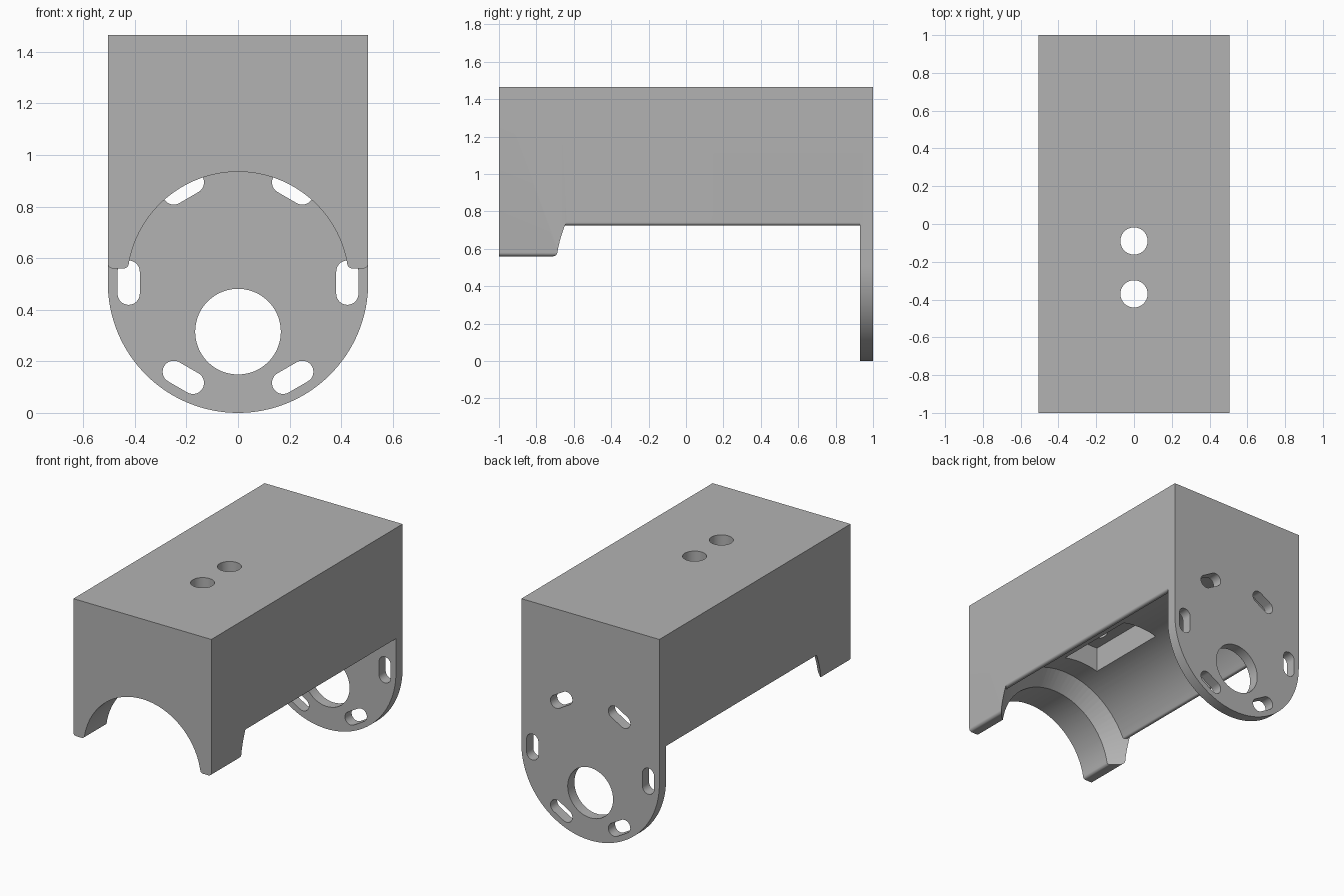
import bpy, bmesh
from math import sin, cos, pi, atan2, sqrt
from mathutils import Matrix, Vector

if "Cube" in bpy.data.objects:
    bpy.data.objects.remove(bpy.data.objects["Cube"])

W, TOP, AXIS = 0.505, 1.465, 0.505   # half width, top height, bore axis height

grey = bpy.data.materials.new("plain grey")
grey.use_nodes = True
grey.diffuse_color = (0.45, 0.45, 0.45, 1)
grey.node_tree.nodes["Principled BSDF"].inputs["Base Color"].default_value = (0.45, 0.45, 0.45, 1)


def finish(bm, name):
    bmesh.ops.recalc_face_normals(bm, faces=bm.faces)
    mesh = bpy.data.meshes.new(name)
    bm.to_mesh(mesh)
    bm.free()
    mesh.materials.append(grey)
    obj = bpy.data.objects.new(name, mesh)
    bpy.context.collection.objects.link(obj)
    return obj


def arc(cx, cz, r, a0, a1, n):
    return [(cx + r * cos(a0 + (a1 - a0) * i / n), cz + r * sin(a0 + (a1 - a0) * i / n))
            for i in range(n + 1)]


def prism(name, points, y0, y1):
    """Extrude an x-z outline along y."""
    bm = bmesh.new()
    face = bm.faces.new([bm.verts.new((x, y0, z)) for x, z in points])
    new = bmesh.ops.extrude_face_region(bm, geom=[face])["geom"]
    bmesh.ops.translate(bm, verts=[v for v in new if isinstance(v, bmesh.types.BMVert)],
                        vec=(0, y1 - y0, 0))
    return finish(bm, name)


def mirrored(half):
    """Close a right-hand outline with its mirror image."""
    return half + [(-x, z) for x, z in reversed(half) if x > 1e-5]


def saddle(bore, bottom, f):
    """Block outline with an arched bore and rounded lips."""
    dz = bottom + f - AXIS
    cx = sqrt((bore + f) ** 2 - dz ** 2)
    tilt = atan2(dz, cx)
    half = [(W, TOP)]
    half += arc(W - f, bottom + f, f, 0, -pi / 2, 6)
    half += arc(cx, bottom + f, f, -pi / 2, tilt - pi, 6)
    half += arc(0, AXIS, bore, tilt, pi / 2, 32)[1:]
    return mirrored(half)


def cone(name, r1, r2, depth, centre, along_y=False):
    bm = bmesh.new()
    turn = Matrix.Rotation(-pi / 2, 4, 'X') if along_y else Matrix()
    bmesh.ops.create_cone(bm, cap_ends=True, segments=96, radius1=r1, radius2=r2, depth=depth,
                          matrix=Matrix.Translation(centre) @ turn)
    return finish(bm, name)


def combine(target, other, operation):
    mod = target.modifiers.new(operation, 'BOOLEAN')
    mod.operation, mod.solver, mod.object = operation, 'EXACT', other
    bpy.context.view_layer.objects.active = target
    bpy.ops.object.modifier_apply(modifier=mod.name)
    bpy.data.objects.remove(other)


# Front cradle with a conical lead-in behind it
bracket = prism("motor_bracket", saddle(0.43, 0.56, 0.02), -1, -0.6)
combine(bracket, cone("lead_in", 0.33, 0.8, 0.47, (0, -0.633, AXIS), True), 'DIFFERENCE')

# Long arched body
body = prism("body", saddle(0.525, 0.725, 0.015), -0.673, 0.96)

# Screw-head pocket in the body's arch
pocket = prism("pocket", [(-0.13, 0.9), (0.13, 0.9), (0.13, 1.18), (-0.13, 1.18)], -0.515, 0.055)
combine(body, pocket, 'DIFFERENCE')

# Two screw holes through the top
for y in (-0.09, -0.37):
    combine(body, cone("screw_hole", 0.072, 0.072, 0.6, (0, y, 1.4)), 'DIFFERENCE')

# Round-ended back plate with shaft hole and six slots
plate = prism("back_plate", mirrored([(W, TOP)] + arc(0, AXIS, W, 0, -pi / 2, 32)), 0.93, 1)
combine(plate, cone("shaft_hole", 0.166, 0.166, 0.3, (0, 0.965, 0.315), True), 'DIFFERENCE')
slot = arc(0, 0.043, 0.043, 0, pi, 16) + arc(0, -0.043, 0.043, pi, 2 * pi, 16)
for i in range(6):
    a = i * pi / 3
    ring = [((x + 0.424) * cos(a) - z * sin(a), AXIS + (x + 0.424) * sin(a) + z * cos(a))
            for x, z in slot]
    combine(plate, prism("slot", ring, 0.85, 1.1), 'DIFFERENCE')

# Slots also stay open through the plate only, then everything is merged
combine(bracket, body, 'UNION')
combine(bracket, plate, 'UNION')

bpy.ops.object.select_all(action='DESELECT')
bracket.select_set(True)
bpy.context.view_layer.objects.active = bracket
bpy.ops.object.shade_smooth_by_angle(angle=pi / 6)
